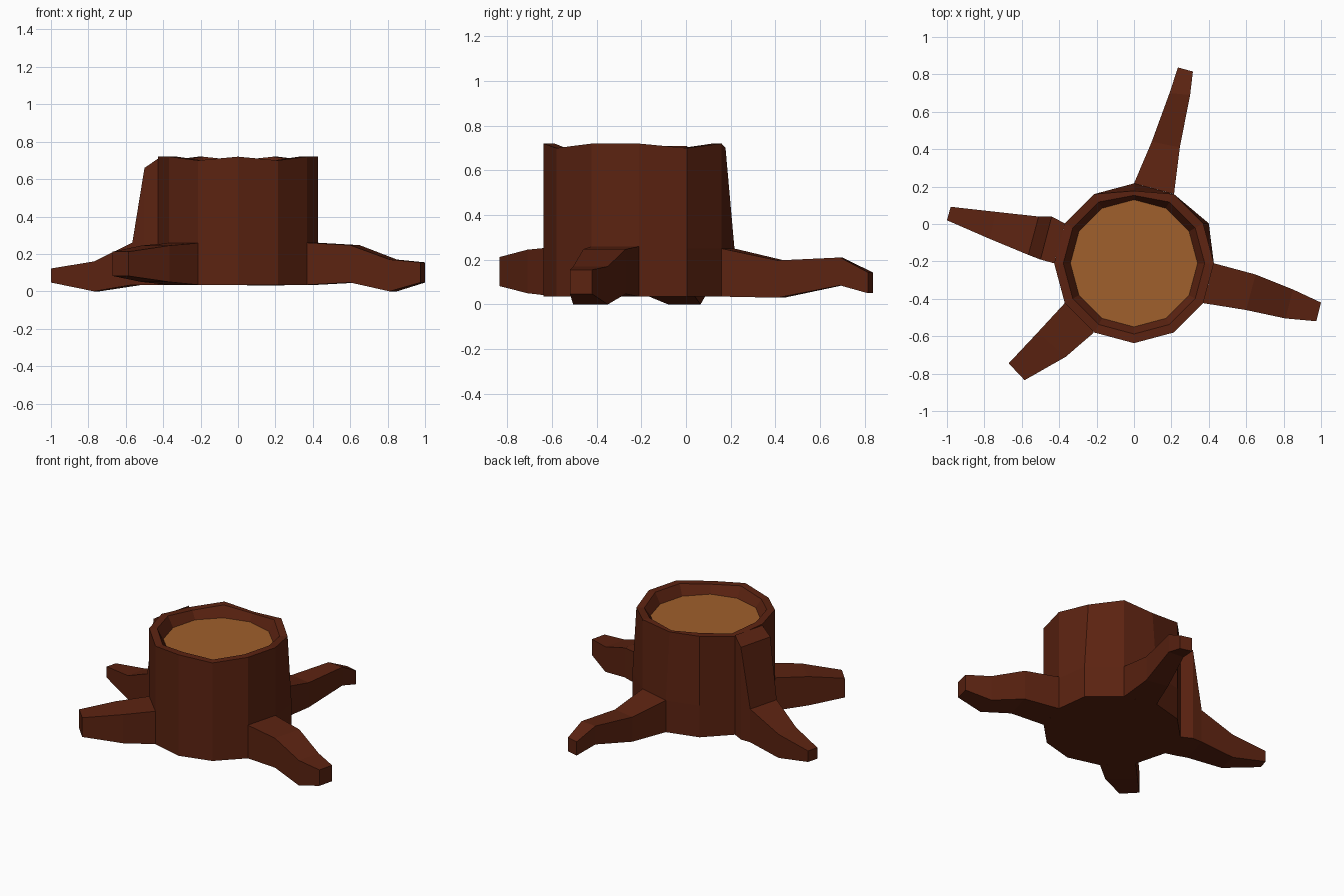
import bpy, bmesh, math

if "Cube" in bpy.data.objects:
    bpy.data.objects.remove(bpy.data.objects["Cube"])

CY = -0.21   # trunk centre in y


def material(name, rgb):
    m = bpy.data.materials.new(name)
    m.diffuse_color = (*rgb, 1)
    m.use_nodes = True
    m.node_tree.nodes["Principled BSDF"].inputs["Base Color"].default_value = m.diffuse_color
    return m


bark = material("dark bark", (0.105, 0.0165, 0.0055))
wood = material("cut wood", (0.35, 0.115, 0.025))


def finish(name, bm, mat, recalc=True):
    if recalc:
        bmesh.ops.recalc_face_normals(bm, faces=bm.faces)
    me = bpy.data.meshes.new(name)
    bm.to_mesh(me)
    bm.free()
    me.materials.append(mat)
    ob = bpy.data.objects.new(name, me)
    bpy.context.collection.objects.link(ob)
    return ob


def ring(bm, r, z, tweak=None):
    out = []
    for i in range(12):
        a = i * math.pi / 6
        x, y, h = r * math.cos(a), CY + r * math.sin(a), z
        if tweak:
            x, y, h = tweak(i, x, y, h)
        out.append(bm.verts.new((x, y, h)))
    return out


def bridge(bm, a, b):
    n = len(a)
    for i in range(n):
        bm.faces.new((a[i], a[(i + 1) % n], b[(i + 1) % n], b[i]))


# slightly uneven rim: a few corners dip, the back corner leans inward
def rim(i, x, y, z):
    if i in (1, 3, 5, 8, 10):
        z -= 0.02
    if i == 3:
        y -= 0.04
    return x, y, z


def flare(i, x, y, z):
    return (x + 0.03 if i == 1 else x), y, z


# hollow-topped twelve-sided trunk
bm = bmesh.new()
base = ring(bm, 0.427, 0.035, flare)
low = ring(bm, 0.427, 0.25, flare)
outer = ring(bm, 0.427, 0.72, rim)
inner = ring(bm, 0.378, 0.72, lambda i, x, y, z: rim(i, x, y + (0.025 if i == 3 else 0), z))
floor = ring(bm, 0.34, 0.65)
for a, b in ((base, low), (low, outer), (outer, inner), (inner, floor)):
    bridge(bm, a, b)
bm.faces.new(base[::-1])
finish("trunk", bm, bark, recalc=False)

# pale cut surface inside the rim
bm = bmesh.new()
bm.faces.new(ring(bm, 0.34, 0.65))
finish("cut_surface", bm, wood, recalc=False)

# roots: each section is (x1, y1, x2, y2, bottom z, top z)
roots = {
    "right_root": [(0.427, -0.21, 0.37, -0.423, 0.035, 0.26), (0.65, -0.27, 0.60, -0.46, 0.047, 0.247),
                   (0.85, -0.35, 0.81, -0.505, 0.0, 0.17), (1.0, -0.42, 0.975, -0.52, 0.047, 0.155)],
    "front_left_root": [(-0.37, -0.423, -0.214, -0.58, 0.035, 0.258), (-0.515, -0.58, -0.365, -0.71, 0.05, 0.245),
                        (-0.67, -0.745, -0.585, -0.835, 0.082, 0.212)],
    "left_buttress_root": [(-0.427, -0.21, -0.37, 0.003, 0.035, 0.71), (-0.50, -0.19, -0.44, 0.04, 0.035, 0.66),
                           (-0.565, -0.165, -0.51, 0.04, 0.035, 0.26), (-0.77, -0.08, -0.74, 0.065, 0.0, 0.16),
                           (-1.0, 0.02, -0.98, 0.092, 0.047, 0.122)],
    "back_root": [(0.0, 0.217, 0.214, 0.16, 0.035, 0.25), (0.095, 0.44, 0.245, 0.41, 0.03, 0.197),
                  (0.19, 0.70, 0.30, 0.69, 0.085, 0.21), (0.235, 0.837, 0.315, 0.815, 0.05, 0.143)],
}
for name, sections in roots.items():
    bm = bmesh.new()
    loops = [[bm.verts.new(p) for p in ((x1, y1, b), (x2, y2, b), (x2, y2, t), (x1, y1, t))]
             for x1, y1, x2, y2, b, t in sections]
    for a, b in zip(loops, loops[1:]):
        bridge(bm, a, b)
    bm.faces.new(loops[0][::-1])
    bm.faces.new(loops[-1])
    finish(name, bm, bark)
